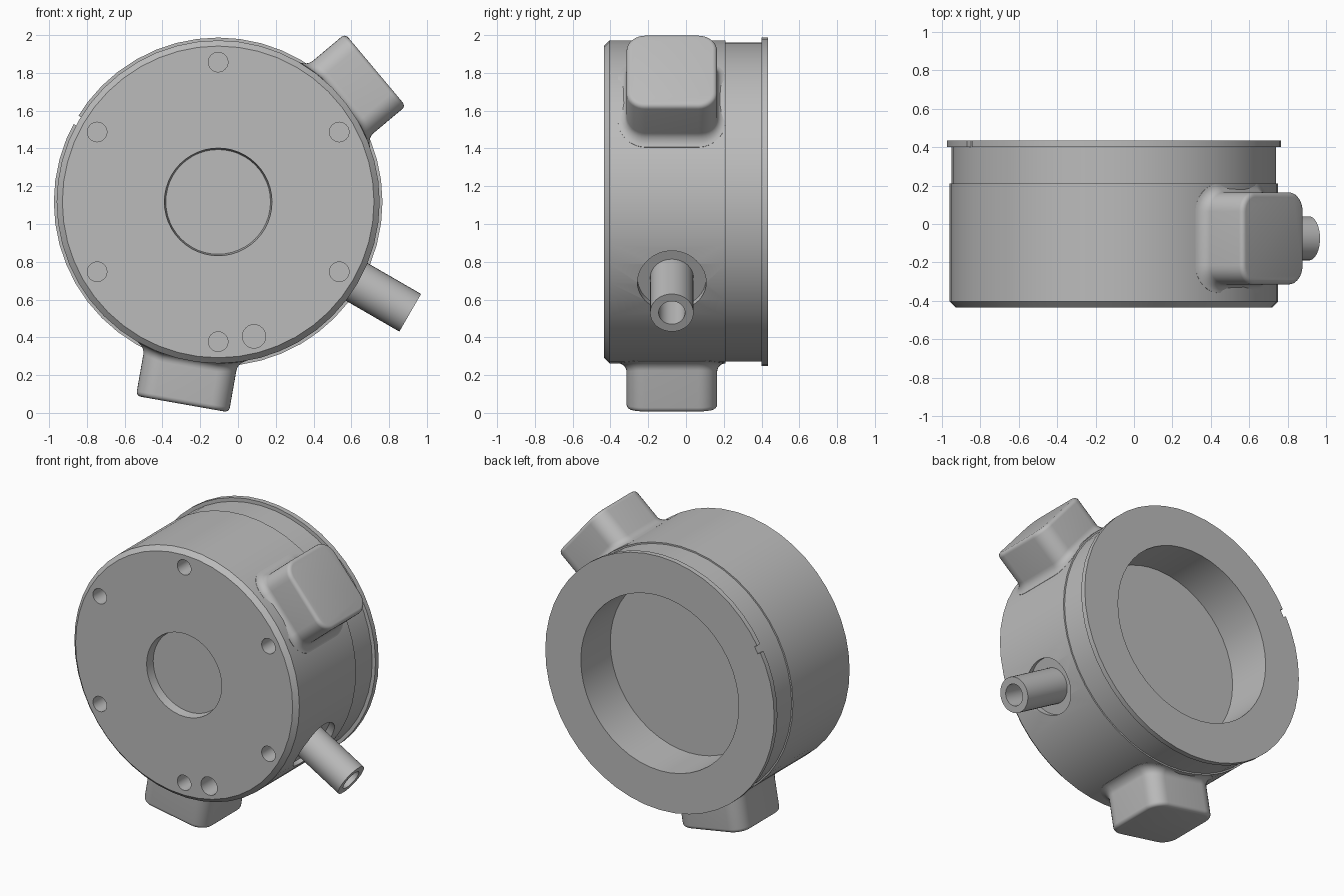
import bpy, bmesh
from math import sin, cos, pi, radians, sqrt
from mathutils import Matrix, Vector

if "Cube" in bpy.data.objects:
    bpy.data.objects.remove(bpy.data.objects["Cube"])

CENTRE = Vector((-0.105, 0, 1.117))
BODY_R = 0.855
PORT_Y = -0.075

grey = bpy.data.materials.new("plain grey")
grey.use_nodes = True
grey.diffuse_color = (0.5, 0.5, 0.5, 1)
grey.node_tree.nodes["Principled BSDF"].inputs["Base Color"].default_value = (0.5, 0.5, 0.5, 1)


def axial():
    """Local z runs from front to back through the drum centre."""
    return Matrix.Translation(CENTRE) @ Matrix.Rotation(-pi / 2, 4, 'X')


def radial(degrees, y=PORT_Y):
    """Local z runs outward from the drum axis at the given angle."""
    return (Matrix.Translation(CENTRE + Vector((0, y, 0)))
            @ Matrix.Rotation(pi / 2 - radians(degrees), 4, 'Y'))


def loft(name, rings, matrix):
    """Skin a list of equal rings and cap both ends."""
    bm = bmesh.new()
    loops = [[bm.verts.new(matrix @ Vector(p)) for p in ring] for ring in rings]
    n = len(loops[0])
    for a, b in zip(loops, loops[1:]):
        for i in range(n):
            j = (i + 1) % n
            bm.faces.new((a[i], a[j], b[j], b[i]))
    bm.faces.new(loops[0][::-1])
    bm.faces.new(loops[-1])
    bmesh.ops.recalc_face_normals(bm, faces=bm.faces)
    mesh = bpy.data.meshes.new(name)
    bm.to_mesh(mesh)
    bm.free()
    mesh.materials.append(grey)
    ob = bpy.data.objects.new(name, mesh)
    bpy.context.collection.objects.link(ob)
    return ob


def lathe(name, profile, matrix, segments=48):
    rings = [[(r * cos(2 * pi * i / segments), r * sin(2 * pi * i / segments), h)
              for i in range(segments)] for r, h in profile]
    return loft(name, rings, matrix)


def activate(ob):
    bpy.ops.object.select_all(action='DESELECT')
    ob.select_set(True)
    bpy.context.view_layer.objects.active = ob


def smooth(ob, angle=28):
    activate(ob)
    bpy.ops.object.shade_smooth_by_angle(angle=radians(angle))


def cut(ob, cutter):
    cutter.hide_render = True
    mod = ob.modifiers.new("cut", 'BOOLEAN')
    mod.operation = 'DIFFERENCE'
    mod.solver = 'EXACT'
    mod.object = cutter
    activate(ob)
    bpy.ops.object.modifier_apply(modifier=mod.name)
    bpy.data.objects.remove(cutter)


# Drum: front recess, chamfer, neck, rear flange and deep rear cavity
drum = lathe("drum_body", [
    (0.277, -0.375), (0.285, -0.435), (0.825, -0.435), (BODY_R, -0.405),
    (BODY_R, 0.21), (0.845, 0.21), (0.845, 0.4), (0.87, 0.4), (0.87, 0.435),
    (0.6, 0.435), (0.6, 0.115)], axial())

# Six bolt holes and one larger hole in the front face
holes = [(0.74 * sin(k * pi / 3), 0.74 * cos(k * pi / 3), 0.052) for k in range(6)]
holes.append((0.19, -0.712, 0.062))
for x, z, r in holes:
    place = Matrix.Translation((x, 0, z)) @ axial()
    cut(drum, lathe("hole_cutter", [(r, -0.5), (r, -0.29)], place, 24))

# Flat-bottomed recess around the pipe
cut(drum, lathe("recess_cutter", [(0.182, 0.805), (0.182, 0.95)], radial(-30)))

# Small locating notch in the flange
square = [(-0.025, -0.03), (0.025, -0.03), (0.025, 0.06), (-0.025, 0.06)]
cut(drum, loft("notch_cutter", [[(x, y, h) for x, y in square] for h in (0.846, 0.95)],
               radial(150, 0.42)))
smooth(drum)

# Hollow outlet pipe
pipe = lathe("outlet_pipe", [(0.115, 0.75), (0.115, 1.174), (0.07, 1.174), (0.07, 0.83)],
             radial(-30), 32)
smooth(pipe)


def rounded_rect(offset):
    """Outline of a lug, grown by the offset."""
    corner, points = 0.1 + offset, []
    for q, (sx, sy) in enumerate([(1, 1), (-1, 1), (-1, -1), (1, -1)]):
        for k in range(9):
            a = (q + k / 8) * pi / 2
            points.append((sx * 0.15 + corner * cos(a), sy * 0.14 + corner * sin(a)))
    return points


def lug(name, degrees, top=1.087, fillet=0.045, edge=0.025):
    rings = []
    # Base fillet follows the curved drum wall
    for k in range(-1, 7):
        a = max(k, 0) / 6 * pi / 2
        lift = -0.03 if k < 0 else fillet * (1 - cos(a))
        rings.append([(x, y, sqrt(BODY_R ** 2 - x * x) + lift)
                      for x, y in rounded_rect(fillet * (1 - sin(a)))])
    # Rounded outer edge
    for k in range(5):
        a = k / 4 * pi / 2
        rings.append([(x, y, top - edge * (1 - sin(a)))
                      for x, y in rounded_rect(-edge * (1 - cos(a)))])
    smooth(loft(name, rings, radial(degrees)), 40)


lug("upper_lug", 40)
lug("lower_lug", -100)
